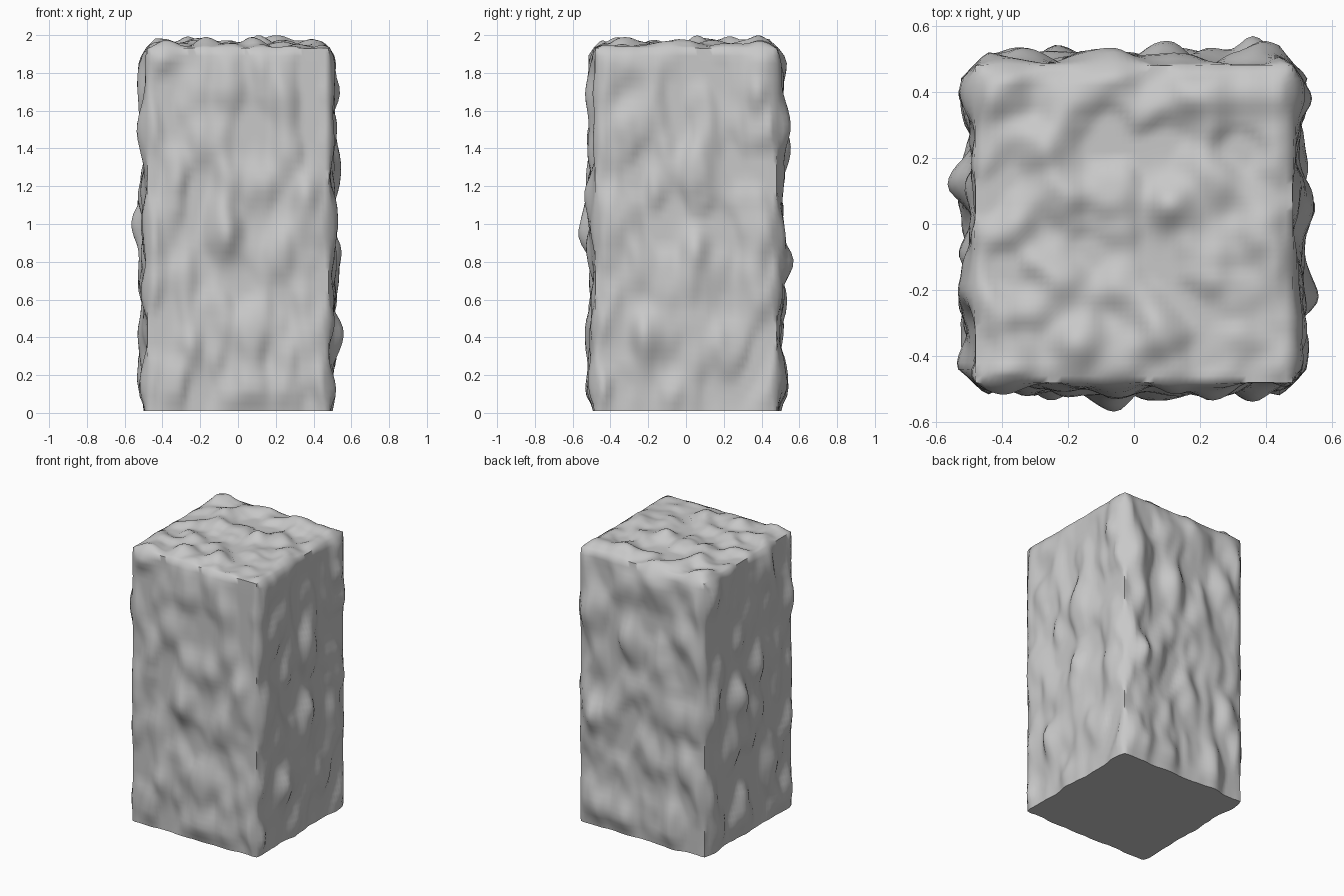
import bpy
import bmesh
import math
from mathutils import Vector, noise

default = bpy.data.objects.get("Cube")
if default:
    bpy.data.objects.remove(default, do_unlink=True)

HALF = 0.48      # half width of the flat core
BASE, TOP = 0.01, 1.93
CUTS = 47

# Single stone colour
stone = bpy.data.materials.new("mid grey stone")
stone.use_nodes = True
grey = (0.58, 0.58, 0.58, 1)
stone.diffuse_color = grey
stone.node_tree.nodes["Principled BSDF"].inputs["Base Color"].default_value = grey

# Prominent bumps: position on the core and height
PEAKS = [(Vector(p), h) for p, h in (
    ((-HALF, 0.12, 1.0), 0.085), ((-HALF, 0.4, 1.8), 0.05),
    ((HALF, -0.22, 0.42), 0.08), ((HALF, 0.05, 1.3), 0.065),
    ((HALF, 0.05, 0.85), 0.07), ((HALF, 0.38, 1.7), 0.06),
    ((-0.06, -HALF, 0.95), 0.09), ((0.36, -HALF, 1.15), 0.06),
    ((0.24, -HALF, 0.88), 0.05), ((0.08, -HALF, 0.42), 0.055),
    ((-0.25, -HALF, 0.36), 0.055), ((-0.2, -HALF, 1.45), 0.045),
    ((0.36, HALF, 0.8), 0.09), ((0.1, HALF, 1.4), 0.075),
    ((-0.35, HALF, 0.6), 0.055),
    ((0.11, 0.06, TOP), 0.07), ((-0.17, -0.36, TOP), 0.06))]


def smooth(t):
    t = max(0, min(1, t))
    return t * t * (3 - 2 * t)


def bump_height(p):
    """Lumpy relief, stretched along the height of the block."""
    q = Vector((p.x, p.y, p.z / 1.8))
    h = 0.018 + 0.06 * noise.noise(q * 6.5) + 0.012 * noise.noise(q * 13)
    h = max(0.002, h)
    for peak, height in PEAKS:
        d = p - peak
        d.z /= 1.8
        h += (height - h) * math.exp(-d.length_squared / 0.0045)
    return h


def edge_fade(p, axis):
    """Relief dies away close to the arrises, less so at the foot."""
    fade = 1
    for i in range(2):
        if i != axis:
            fade *= 0.1 + 0.9 * smooth((HALF - abs(p[i])) / 0.035)
    if axis != 2:
        fade *= 0.15 + 0.85 * smooth((TOP - p.z) / 0.06)
        fade *= 0.45 + 0.55 * smooth((p.z - BASE) / 0.1)
    return fade


# Stone block: a gridded box with walls and top pushed outward, flat below
bm = bmesh.new()
bmesh.ops.create_cube(bm, size=1)
bmesh.ops.subdivide_edges(bm, edges=bm.edges[:], cuts=CUTS, use_grid_fill=True)
for v in bm.verts:
    unit = v.co.copy()
    p = Vector((unit.x * 2 * HALF, unit.y * 2 * HALF,
                BASE + (unit.z + 0.5) * (TOP - BASE)))
    offset = Vector()
    for axis in range(3):
        underside = axis == 2 and unit.z < 0
        if abs(unit[axis]) > 0.4999 and not underside:
            amount = bump_height(p) * edge_fade(p, axis)
            offset[axis] = math.copysign(amount, unit[axis])
    v.co = p + offset
bmesh.ops.recalc_face_normals(bm, faces=bm.faces[:])
mesh = bpy.data.meshes.new("stone_block")
bm.to_mesh(mesh)
bm.free()
mesh.materials.append(stone)
block = bpy.data.objects.new("stone_block", mesh)
bpy.context.collection.objects.link(block)

bpy.ops.object.select_all(action='DESELECT')
block.select_set(True)
bpy.context.view_layer.objects.active = block
bpy.ops.object.shade_smooth_by_angle(angle=math.radians(68))
